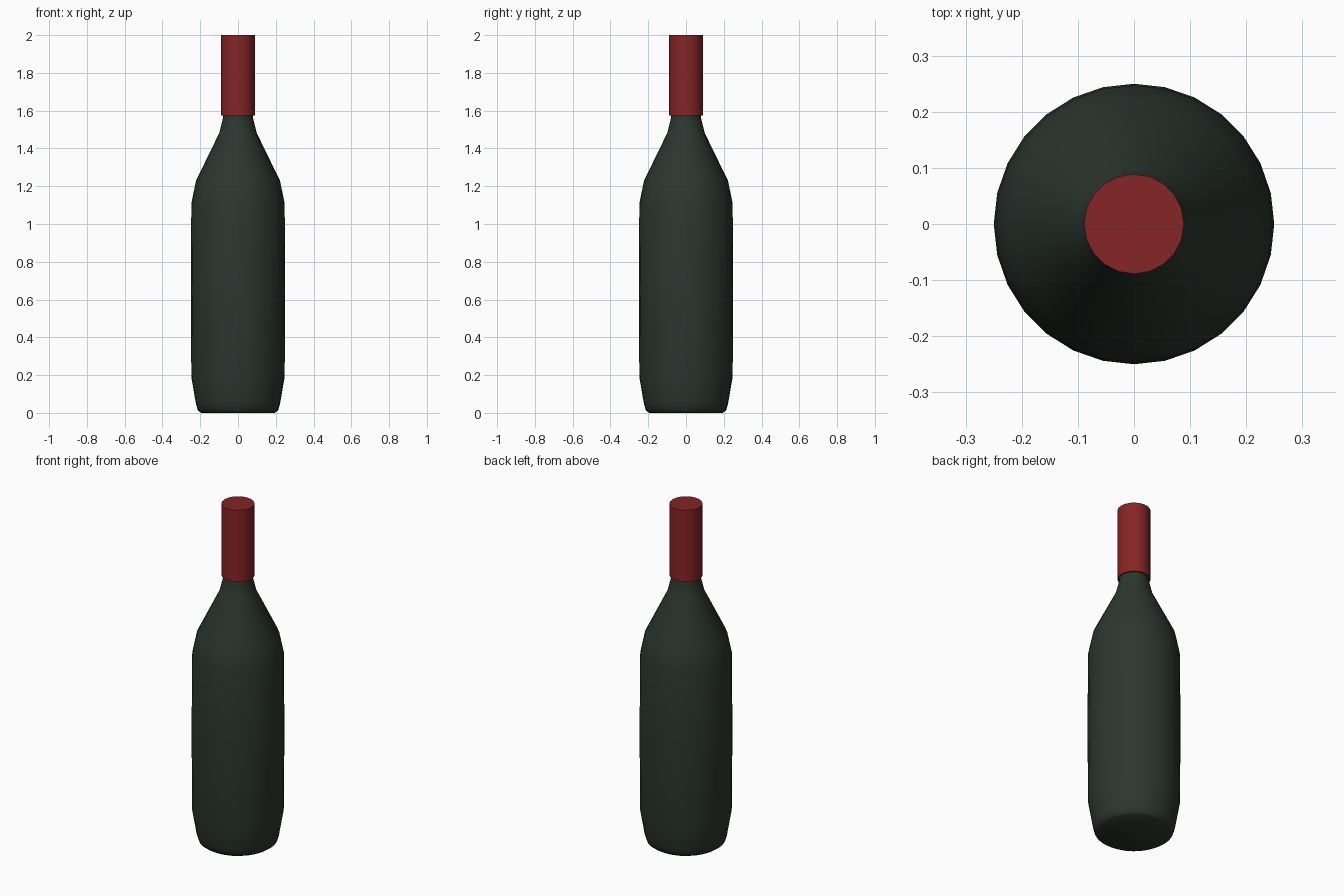
import bpy, bmesh, math

if "Cube" in bpy.data.objects:
    bpy.data.objects.remove(bpy.data.objects["Cube"])


def material(name, rgb):
    m = bpy.data.materials.new(name)
    m.diffuse_color = (*rgb, 1)
    m.use_nodes = True
    m.node_tree.nodes["Principled BSDF"].inputs["Base Color"].default_value = m.diffuse_color
    return m


def lathe(name, profile, sides, mat, angle):
    """Revolve (radius, z) points around z and close both ends."""
    bm = bmesh.new()
    rings = []
    for r, z in profile:
        rings.append([bm.verts.new((r * math.cos(math.tau * i / sides),
                                    r * math.sin(math.tau * i / sides), z))
                      for i in range(sides)])
    for a, b in zip(rings, rings[1:]):
        for i in range(sides):
            j = (i + 1) % sides
            bm.faces.new((a[i], a[j], b[j], b[i]))
    bm.faces.new(rings[0][::-1])
    bm.faces.new(rings[-1])
    me = bpy.data.meshes.new(name)
    bm.to_mesh(me)
    bm.free()
    me.materials.append(mat)
    ob = bpy.data.objects.new(name, me)
    bpy.context.collection.objects.link(ob)
    bpy.ops.object.select_all(action='DESELECT')
    ob.select_set(True)
    bpy.context.view_layer.objects.active = ob
    bpy.ops.object.shade_smooth_by_angle(angle=math.radians(angle))
    return ob


glass = material("dark_green_glass", (0.025, 0.037, 0.027))
foil = material("red_foil", (0.24, 0.018, 0.018))

# Glass body: rounded foot, straight wall, sloped shoulder, neck inside the foil
lathe("bottle_body", [(0.195, 0.0), (0.212, 0.012), (0.222, 0.045),
                      (0.247, 0.19), (0.25, 0.65), (0.247, 1.11),
                      (0.222, 1.23), (0.10, 1.48), (0.08, 1.56),
                      (0.078, 1.62)], 28, glass, 50)

# Foil sleeve over the neck
lathe("foil_cap", [(0.089, 1.575), (0.089, 2.0)], 20, foil, 40)
